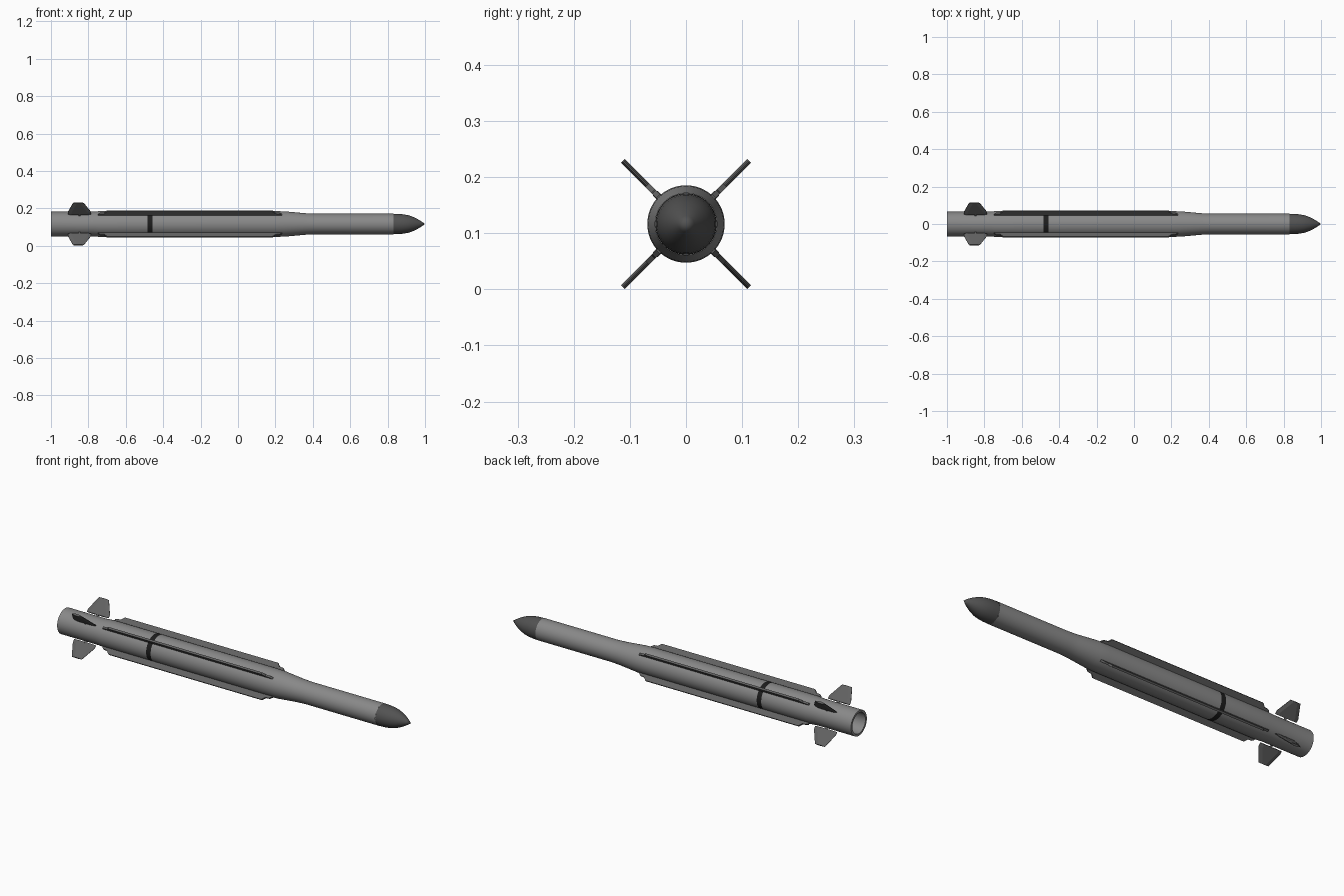
import bpy, bmesh, math
from mathutils import Matrix, Vector

if "Cube" in bpy.data.objects:
    bpy.data.objects.remove(bpy.data.objects["Cube"])

AXIS_Z = 0.1165


def material(name, v):
    m = bpy.data.materials.new(name)
    m.diffuse_color = (v, v, v, 1)
    m.use_nodes = True
    m.node_tree.nodes["Principled BSDF"].inputs["Base Color"].default_value = m.diffuse_color
    return m


body_grey = material("body grey", 0.25)
fin_grey = material("fin grey", 0.12)
nose_grey = material("nose dark grey", 0.085)
band_black = material("band black", 0.012)


def finish(name, bm, mats, angle=30):
    bmesh.ops.recalc_face_normals(bm, faces=bm.faces)
    me = bpy.data.meshes.new(name)
    bm.to_mesh(me)
    bm.free()
    for m in mats:
        me.materials.append(m)
    ob = bpy.data.objects.new(name, me)
    bpy.context.collection.objects.link(ob)
    bpy.ops.object.select_all(action='DESELECT')
    ob.select_set(True)
    bpy.context.view_layer.objects.active = ob
    bpy.ops.object.shade_smooth_by_angle(angle=math.radians(angle))
    return ob


def lathe(name, profile, mats, n=64, rule=None):
    """Spin (x, radius) points round the long axis."""
    bm = bmesh.new()
    rings = []
    for x, r in profile:
        if r == 0:
            rings.append([bm.verts.new((x, 0, AXIS_Z))] * n)
        else:
            rings.append([bm.verts.new((x, r * math.cos(2 * math.pi * i / n),
                                        AXIS_Z + r * math.sin(2 * math.pi * i / n))) for i in range(n)])
    for a, b in zip(rings, rings[1:]):
        for i in range(n):
            j = (i + 1) % n
            vs = list(dict.fromkeys((a[i], a[j], b[j], b[i])))
            f = bm.faces.new(vs)
            if rule:
                f.material_index = rule(f.calc_center_median().x)
    return finish(name, bm, mats)


def around(deg):
    """Turn a part built along +z to a position round the body axis."""
    return Matrix.Translation((0, 0, AXIS_Z)) @ Matrix.Rotation(math.radians(deg), 4, 'X')


# hollow tail, main tube with painted band, taper to the slimmer front tube
lathe("body", [(-0.88, 0), (-0.88, 0.054), (-1, 0.054), (-1, 0.0655), (-0.78, 0.0655),
               (-0.74, 0.069), (-0.483, 0.069), (-0.457, 0.069), (0.2, 0.069),
               (0.25, 0.0675), (0.36, 0.0575), (0.41, 0.055), (0.832, 0.055)],
      [body_grey, band_black], rule=lambda x: int(-0.483 < x < -0.457))

# pointed nose
lathe("nose", [(0.832, 0), (0.832, 0.0545), (0.86, 0.054), (0.885, 0.0515), (0.91, 0.047),
               (0.935, 0.0385), (0.96, 0.0265), (0.98, 0.0145), (1, 0)], [nose_grey])

# long strake outline (x, radius) with a low step at each end
strake = [(-0.75, 0.06), (-0.745, 0.076), (-0.735, 0.081), (-0.715, 0.082), (-0.7, 0.098),
          (0.185, 0.098), (0.2, 0.083), (0.222, 0.081), (0.236, 0.07), (0.236, 0.06)]
# tail fin sections: radius, rear x, front x
fin = [(0.073, -0.91, -0.785), (0.09, -0.91, -0.785), (0.159, -0.882, -0.825)]

for k in range(4):
    place = around(45 + 90 * k)

    # strake
    bm = bmesh.new()
    f = bm.faces.new([bm.verts.new((x, -0.005, r)) for x, r in strake])
    ext = bmesh.ops.extrude_face_region(bm, geom=[f])
    bmesh.ops.translate(bm, vec=Vector((0, 0.01, 0)),
                        verts=[v for v in ext['geom'] if isinstance(v, bmesh.types.BMVert)])
    bm.transform(place)
    finish(f"strake_{k + 1}", bm, [fin_grey])

    # tail fin with thinned leading and trailing edges
    bm = bmesh.new()
    rings = []
    for r, a, b in fin:
        pts = [(a, -1), (a + 0.02, -5), (b - 0.02, -5), (b, -1),
               (b, 1), (b - 0.02, 5), (a + 0.02, 5), (a, 1)]
        rings.append([bm.verts.new((x, t / 1000, r)) for x, t in pts])
    for p, q in zip(rings, rings[1:]):
        for i in range(8):
            j = (i + 1) % 8
            bm.faces.new((p[i], p[j], q[j], q[i]))
    bm.faces.new(rings[0])
    bm.faces.new(rings[-1])
    bm.transform(place)
    finish(f"tail_fin_{k + 1}", bm, [fin_grey], 5)

    # short pivot shaft under the fin
    bm = bmesh.new()
    bmesh.ops.create_cone(bm, cap_ends=True, segments=16, radius1=0.006, radius2=0.006, depth=0.02,
                          matrix=Matrix.Translation((-0.847, 0, 0.068)))
    bm.transform(place)
    finish(f"fin_shaft_{k + 1}", bm, [fin_grey])
